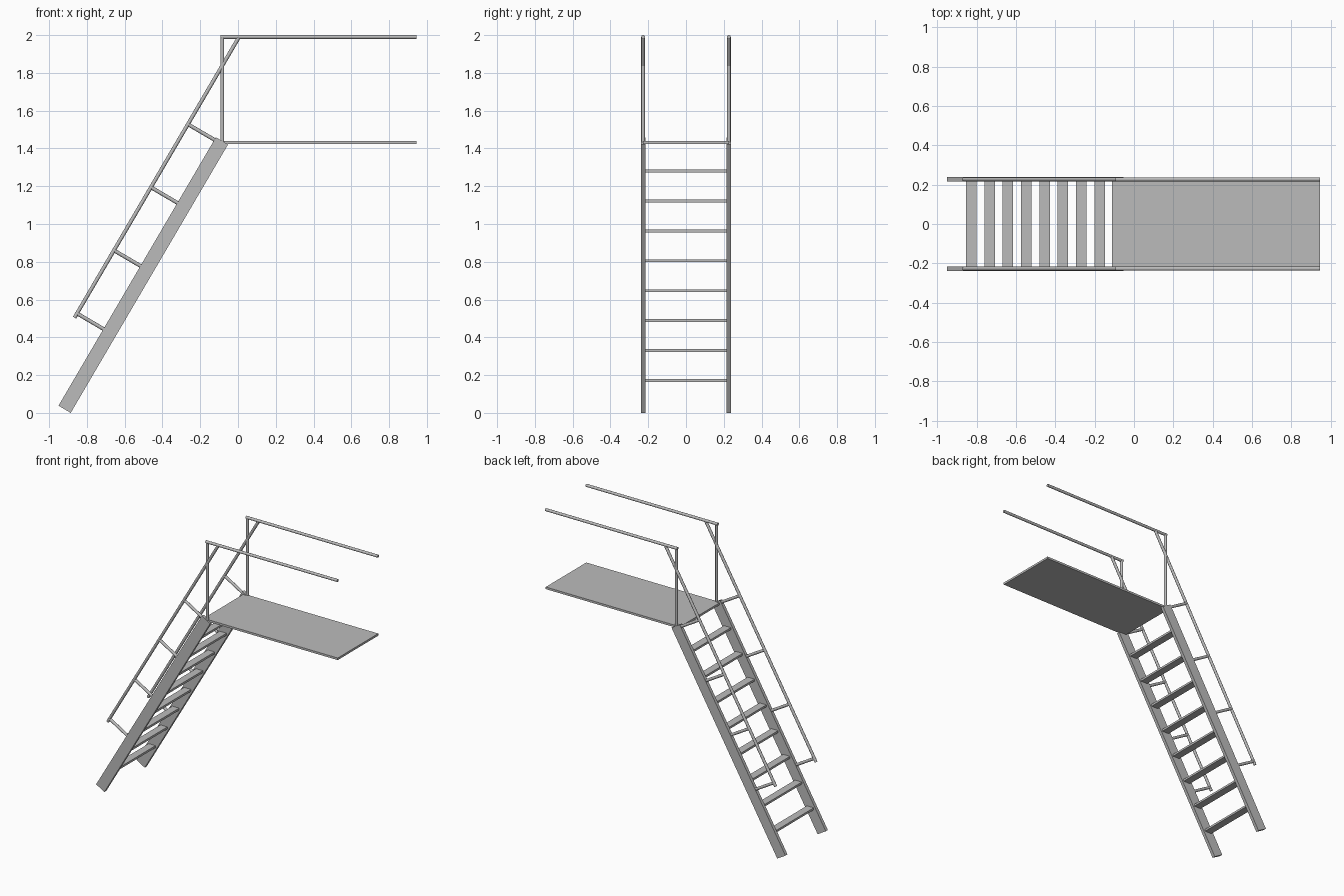
import bpy
import math
from mathutils import Vector, Matrix

cube = bpy.data.objects.get("Cube")
if cube:
    bpy.data.objects.remove(cube, do_unlink=True)

# Single painted-steel material
steel = bpy.data.materials.new("grey steel")
steel.use_nodes = True
colour = (0.5, 0.5, 0.5, 1.0)
steel.diffuse_color = colour
steel.node_tree.nodes["Principled BSDF"].inputs["Base Color"].default_value = colour

# Inclined frame of the stair: along the stringer, and square to it (up and outward)
FOOT = Vector((-0.918, 0, 0.019))
HEAD = Vector((-0.085, 0, 1.44))
ALONG = (HEAD - FOOT).normalized()
OUT = Vector((-ALONG.z, 0, ALONG.x))
SLOPE = math.atan2(ALONG.z, ALONG.x)
LENGTH = (HEAD - FOOT).length
SIDE_Y = 0.227
PIPE_R = 0.01


def on_stair(distance, offset):
    """Point at a distance up the stringer and an offset square to it."""
    return FOOT + ALONG * distance + OUT * offset


def box(name, centre, size, tilt=0.0):
    bpy.ops.mesh.primitive_cube_add(size=1, location=centre, rotation=(0, -tilt, 0))
    ob = bpy.context.object
    ob.name = name
    ob.data.transform(Matrix.Diagonal((*size, 1)))
    ob.data.materials.append(steel)
    return ob


def pipe(name, start, end, y):
    a, b = Vector(start), Vector(end)
    a.y = b.y = y
    bpy.ops.mesh.primitive_cylinder_add(vertices=16, radius=PIPE_R, depth=(b - a).length,
                                        location=(a + b) / 2)
    ob = bpy.context.object
    ob.name = name
    ob.rotation_euler = (b - a).to_track_quat('Z', 'Y').to_euler()
    ob.data.materials.append(steel)
    bpy.ops.object.shade_smooth_by_angle(angle=math.radians(40))
    return ob


# Stringers, guard rails and sloping handrails on both sides
for side, y in (("left", SIDE_Y), ("right", -SIDE_Y)):
    # The front faces -y, so the model's left is +x; sides here are named rear and front
    side = "rear" if y > 0 else "front"
    mid = (FOOT + HEAD) / 2
    box(f"{side}_stringer", (mid.x, y, mid.z), (LENGTH, 0.023, 0.075), SLOPE)
    pipe(f"{side}_guard_post", (-0.083, 0, 1.43), (-0.083, 0, 1.99), y)
    pipe(f"{side}_guard_rail", (-0.093, 0, 1.99), (0.945, 0, 1.99), y)
    pipe(f"{side}_handrail", on_stair(0.445, 0.2), on_stair(2.163, 0.2), y)
    for i in range(4):
        d = 0.471 + 0.387 * i
        pipe(f"{side}_handrail_bracket_{i + 1}", on_stair(d, 0.03), on_stair(d, 0.2), y)

# Treads
for i in range(8):
    box(f"tread_{i + 1}", (-0.8275 + 0.0932 * i, 0, 0.172 + 0.1583 * i),
        (0.054, 2 * SIDE_Y - 0.022, 0.015))

# Landing platform
box("platform", ((0.945 - 0.112) / 2, 0, 1.432), (0.945 + 0.112, 0.456, 0.015))
